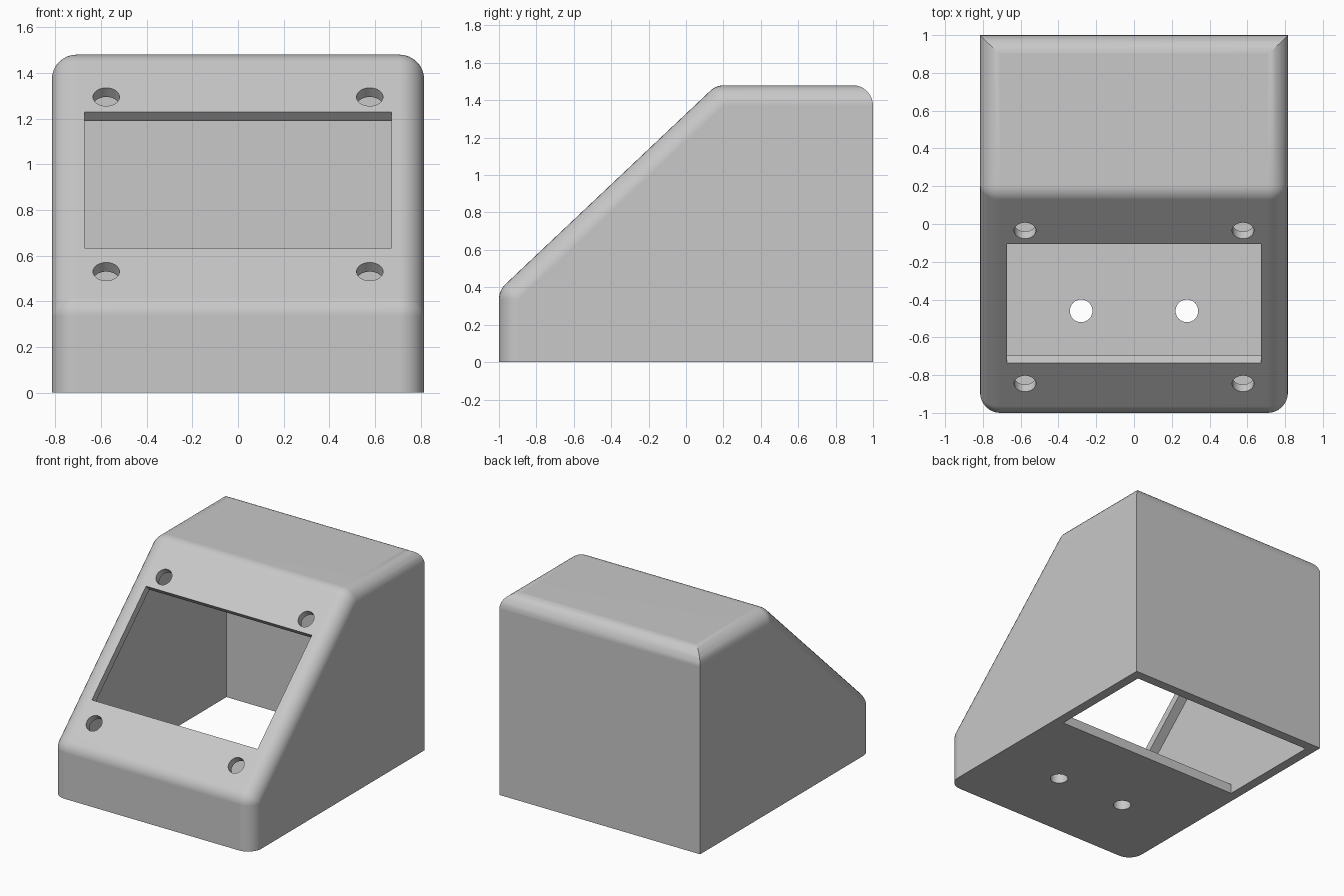
import bpy, bmesh, math
from mathutils import Matrix, Vector

if "Cube" in bpy.data.objects:
    bpy.data.objects.remove(bpy.data.objects["Cube"], do_unlink=True)

HALF_W, TOP, R, WALL = 0.815, 1.48, 0.11, 0.07
RISE, SLOPE_Z = 0.944, 1.328            # sloped panel: z = SLOPE_Z + RISE * y
TILT = math.atan(RISE)
PANEL_T = 0.055


def to_object(name, bm):
    bmesh.ops.recalc_face_normals(bm, faces=bm.faces[:])
    mesh = bpy.data.meshes.new(name)
    bm.to_mesh(mesh)
    bm.free()
    obj = bpy.data.objects.new(name, mesh)
    bpy.context.collection.objects.link(obj)
    return obj


def prism(points, half):
    """Side profile (y, z) extruded along x."""
    bm = bmesh.new()
    face = bm.faces.new([bm.verts.new((-half, y, z)) for y, z in points])
    new = bmesh.ops.extrude_face_region(bm, geom=[face])["geom"]
    verts = [v for v in new if isinstance(v, bmesh.types.BMVert)]
    bmesh.ops.translate(bm, verts=verts, vec=(2 * half, 0, 0))
    return bm


def fillet(prev, corner, nxt, radius, steps=8):
    """Arc points that round one profile corner."""
    p, c, n = Vector(prev), Vector(corner), Vector(nxt)
    a, b = (p - c).normalized(), (n - c).normalized()
    half = a.angle(b) / 2
    centre = c + (a + b).normalized() * radius / math.sin(half)
    start = c + a * radius / math.tan(half) - centre
    end = c + b * radius / math.tan(half) - centre
    sweep = math.atan2(start.cross(end), start.dot(end))
    points = []
    for i in range(steps + 1):
        t = sweep * i / steps
        s, k = math.sin(t), math.cos(t)
        points.append(centre + Vector((start.x * k - start.y * s,
                                       start.x * s + start.y * k)))
    return points


def carve(target, cutter):
    cutter.hide_render = True
    mod = target.modifiers.new("carve", "BOOLEAN")
    mod.operation, mod.solver, mod.object = "DIFFERENCE", "EXACT", cutter
    bpy.context.view_layer.objects.active = target
    bpy.ops.object.modifier_apply(modifier=mod.name)
    bpy.data.objects.remove(cutter, do_unlink=True)


def cylinder(name, radius, depth, matrix):
    bm = bmesh.new()
    bmesh.ops.create_cone(bm, cap_ends=True, segments=32, radius1=radius,
                          radius2=radius, depth=depth, matrix=matrix)
    return to_object(name, bm)


def on_panel(x, y):
    """Frame lying on the sloped panel."""
    return (Matrix.Translation((x, y, SLOPE_Z + RISE * y))
            @ Matrix.Rotation(TILT, 4, "X"))


# Outer body, longer than needed at the back, with rounded front, slope and top
BACK = 1.4
foot, head = (-1, 0), (BACK, TOP)
low = (-1, SLOPE_Z - RISE)
high = ((TOP - SLOPE_Z) / RISE, TOP)
profile = [foot, *fillet(foot, low, high, R), *fillet(low, high, head, R),
           head, (BACK, 0)]
bm = prism(profile, HALF_W)


def is_rim(edge):
    a, b = (v.co for v in edge.verts)
    flat_side = abs(a.x - b.x) < 1e-4
    at_base = a.z < 1e-4 and b.z < 1e-4
    at_back = a.y > BACK - 1e-4 and b.y > BACK - 1e-4
    return flat_side and not at_base and not at_back


bmesh.ops.bevel(bm, geom=[e for e in bm.edges if is_rim(e)], offset=R - 0.002,
                offset_type="OFFSET", segments=8, profile=0.5,
                affect="EDGES", clamp_overlap=False)
enclosure = to_object("enclosure", bm)

# Trim the back flat, with a rounded upper edge and sharp upright edges
arc = fillet((1, 0), (1, TOP + 0.001), (0, TOP + 0.001), R)
trim = [(1, -0.2), *arc, (1 - R, 1.7), (1.7, 1.7), (1.7, -0.2)]
carve(enclosure, to_object("back_trim", prism(trim, 1.2)))

# Hollow inside, open underneath at the rear
inner_z = SLOPE_Z - PANEL_T / math.cos(TILT)
front, rear, ceiling, floor_end = -1 + WALL, 1 - WALL, TOP - WALL, 0.14
cavity = [(front, WALL), (floor_end, WALL), (floor_end, -0.2), (rear, -0.2),
          (rear, ceiling), ((ceiling - inner_z) / RISE, ceiling),
          (front, inner_z + RISE * front)]
carve(enclosure, to_object("cavity", prism(cavity, HALF_W - WALL)))

# Display window cut square to the sloped panel
bm = bmesh.new()
size = Matrix.Diagonal((1.346, 0.63 / math.cos(TILT), 0.3, 1))
bmesh.ops.create_cube(bm, size=1, matrix=on_panel(0, -0.42) @ size)
carve(enclosure, to_object("window", bm))

# Screw holes around the window, cable holes in the floor
for x in (-0.577, 0.577):
    for y in (-0.035, -0.845):
        carve(enclosure, cylinder("screw_hole", 0.058, 0.3, on_panel(x, y)))
for x in (-0.28, 0.28):
    carve(enclosure, cylinder("floor_hole", 0.06, 0.3,
                              Matrix.Translation((x, -0.46, 0))))

# Single plain grey finish
grey = bpy.data.materials.new("light_grey")
grey.use_nodes = True
colour = (0.58, 0.58, 0.58, 1)
grey.diffuse_color = colour
grey.node_tree.nodes["Principled BSDF"].inputs["Base Color"].default_value = colour
enclosure.data.materials.clear()
enclosure.data.materials.append(grey)

bpy.ops.object.select_all(action="DESELECT")
enclosure.select_set(True)
bpy.context.view_layer.objects.active = enclosure
bpy.ops.object.shade_smooth_by_angle(angle=math.radians(30))
weighted = enclosure.modifiers.new("clean_shading", "WEIGHTED_NORMAL")
weighted.keep_sharp = True
